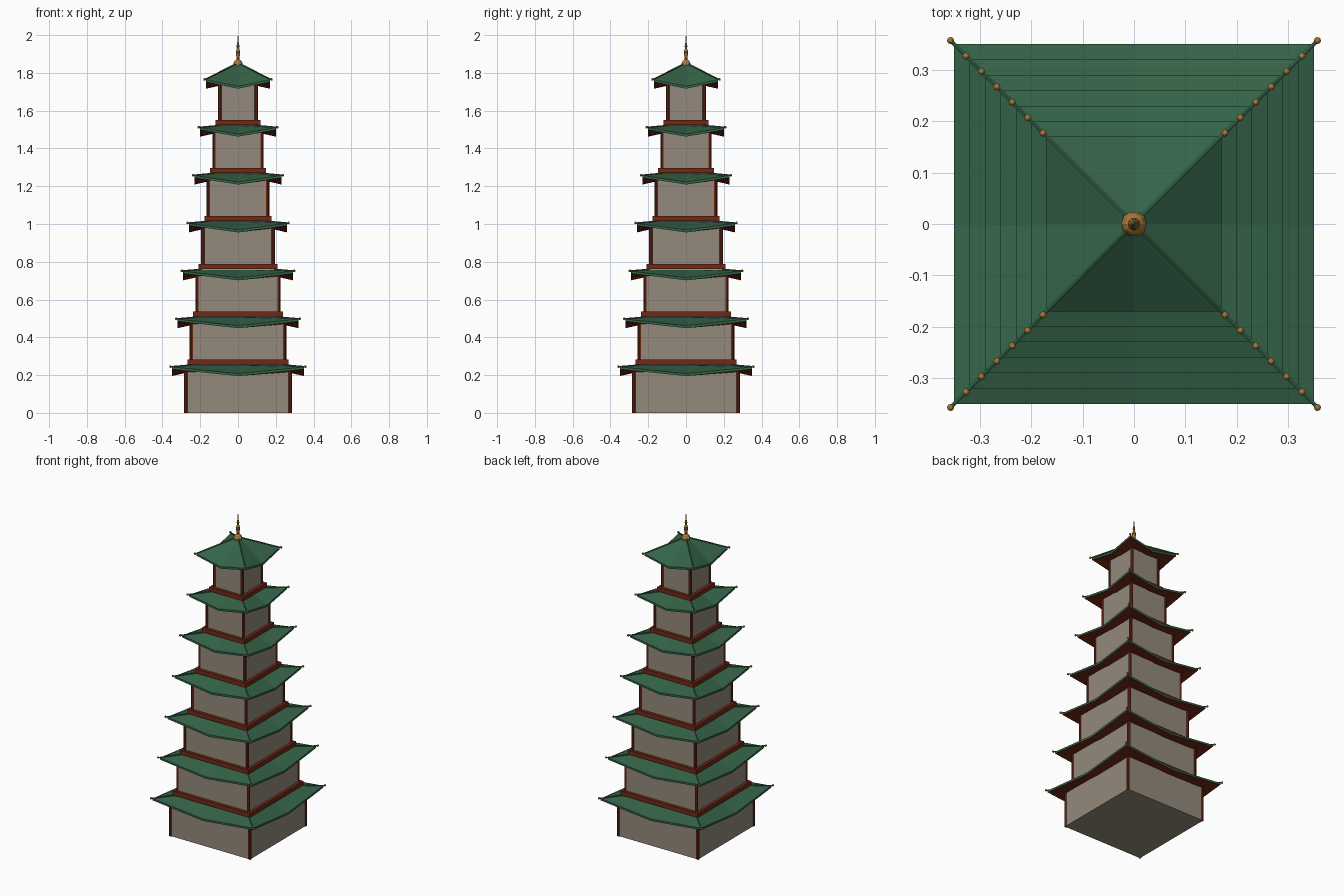
import bpy, bmesh, math
from mathutils import Vector

if "Cube" in bpy.data.objects:
    bpy.data.objects.remove(bpy.data.objects["Cube"])

def mat(name, c):
    m = bpy.data.materials.new(name)
    m.diffuse_color = (*c, 1)
    m.use_nodes = True
    m.node_tree.nodes["Principled BSDF"].inputs["Base Color"].default_value = m.diffuse_color
    return m

WALL = mat("warm grey plaster", (0.30, 0.255, 0.20))
RED = mat("dark red timber", (0.17, 0.022, 0.008))
GREEN = mat("green tile", (0.035, 0.125, 0.064))
GOLD = mat("aged gold", (0.40, 0.20, 0.04))

def finish(bm, name, *mats):
    bmesh.ops.recalc_face_normals(bm, faces=bm.faces)
    me = bpy.data.meshes.new(name)
    bm.to_mesh(me)
    bm.free()
    for m in mats:
        me.materials.append(m)
    ob = bpy.data.objects.new(name, me)
    bpy.context.collection.objects.link(ob)
    return ob

def box(name, half, z0, z1, m):
    bm = bmesh.new()
    bmesh.ops.create_cube(bm, size=1)
    for v in bm.verts:
        v.co = Vector((v.co.x * 2 * half, v.co.y * 2 * half, z0 + (v.co.z + 0.5) * (z1 - z0)))
    finish(bm, name, m)

def rod(bm, a, b, r, seg):
    a, b = Vector(a), Vector(b)
    d = b - a
    new = bmesh.ops.create_cone(bm, cap_ends=True, segments=seg, radius1=r, radius2=r, depth=d.length)["verts"]
    q = d.to_track_quat('Z', 'Y')
    for v in new:
        v.co = q @ v.co + (a + b) / 2

CORNERS = [(1, 1), (-1, 1), (-1, -1), (1, -1)]

def roof(name, base, eave, top_half, top_z, wall_half):
    bm = bmesh.new()

    # square ring with raised corners and dipped side middles
    def ring(h, zc, zm):
        pts = [(1, 1, zc), (0, 1, zm), (-1, 1, zc), (-1, 0, zm),
               (-1, -1, zc), (0, -1, zm), (1, -1, zc), (1, 0, zm)]
        return [bm.verts.new((x * h, y * h, base + z)) for x, y, z in pts]

    rings = [ring(top_half, top_z, top_z),
             ring(eave, 0.243, 0.208),
             ring(eave, 0.231, 0.195),
             ring(wall_half - 0.01, 0.216, 0.213)]
    for k in range(3):
        a, b = rings[k], rings[k + 1]
        for j in range(8):
            n = (j + 1) % 8
            f = bm.faces.new((a[j], a[n], b[n], b[j]))
            f.material_index = 1 if k == 2 else 0   # red soffit
    bm.faces.new(rings[0])
    finish(bm, name, GREEN, RED)

PITCH = 0.2535
for i in range(7):
    base = PITCH * i
    h = 0.28 - 0.03 * i
    eave = 0.35 - 0.03 * i
    last = i == 6
    n = f"{i + 1}"
    box("wall_" + n, h, base, base + 0.225, WALL)
    if i:
        box("base_band_" + n, h + 0.018, base + 0.002, base + 0.029, RED)

    # corner posts
    bm = bmesh.new()
    for x, y in CORNERS:
        p = h - 0.004
        rod(bm, (x * p, y * p, base), (x * p, y * p, base + 0.222), 0.0095, 8)
    finish(bm, "corner_posts_" + n, RED)

    # roof, hip ridges and corner knobs
    top_half = 0.012 if last else h - 0.03
    top_z = 0.324 if last else 0.253
    roof("roof_" + n, base, eave, top_half, top_z, h)
    bm = bmesh.new()
    for x, y in CORNERS:
        t, e = top_half + 0.004, eave + 0.005
        rod(bm, (x * t, y * t, base + top_z), (x * e, y * e, base + 0.244), 0.004, 6)
    finish(bm, "hip_ridges_" + n, GREEN)
    bm = bmesh.new()
    for x, y in CORNERS:
        k = bmesh.ops.create_uvsphere(bm, u_segments=8, v_segments=6, radius=0.007)["verts"]
        for v in k:
            v.co += Vector((x * (eave + 0.007), y * (eave + 0.007), base + 0.245))
    finish(bm, "corner_knobs_" + n, GOLD)

# turned finial
profile = [(0.024, 1.835), (0.025, 1.848), (0.019, 1.862), (0.009, 1.872), (0.008, 1.885),
           (0.012, 1.90), (0.010, 1.917), (0.006, 1.93), (0.0075, 1.943), (0.004, 1.96), (0.001, 2.0)]
bm = bmesh.new()
SEG = 10
rows = [[bm.verts.new((r * math.cos(2 * math.pi * j / SEG), r * math.sin(2 * math.pi * j / SEG), z))
         for j in range(SEG)] for r, z in profile]
for a, b in zip(rows, rows[1:]):
    for j in range(SEG):
        k = (j + 1) % SEG
        bm.faces.new((a[j], a[k], b[k], b[j]))
bm.faces.new(rows[0])
bm.faces.new(rows[-1])
finish(bm, "finial", GOLD)
